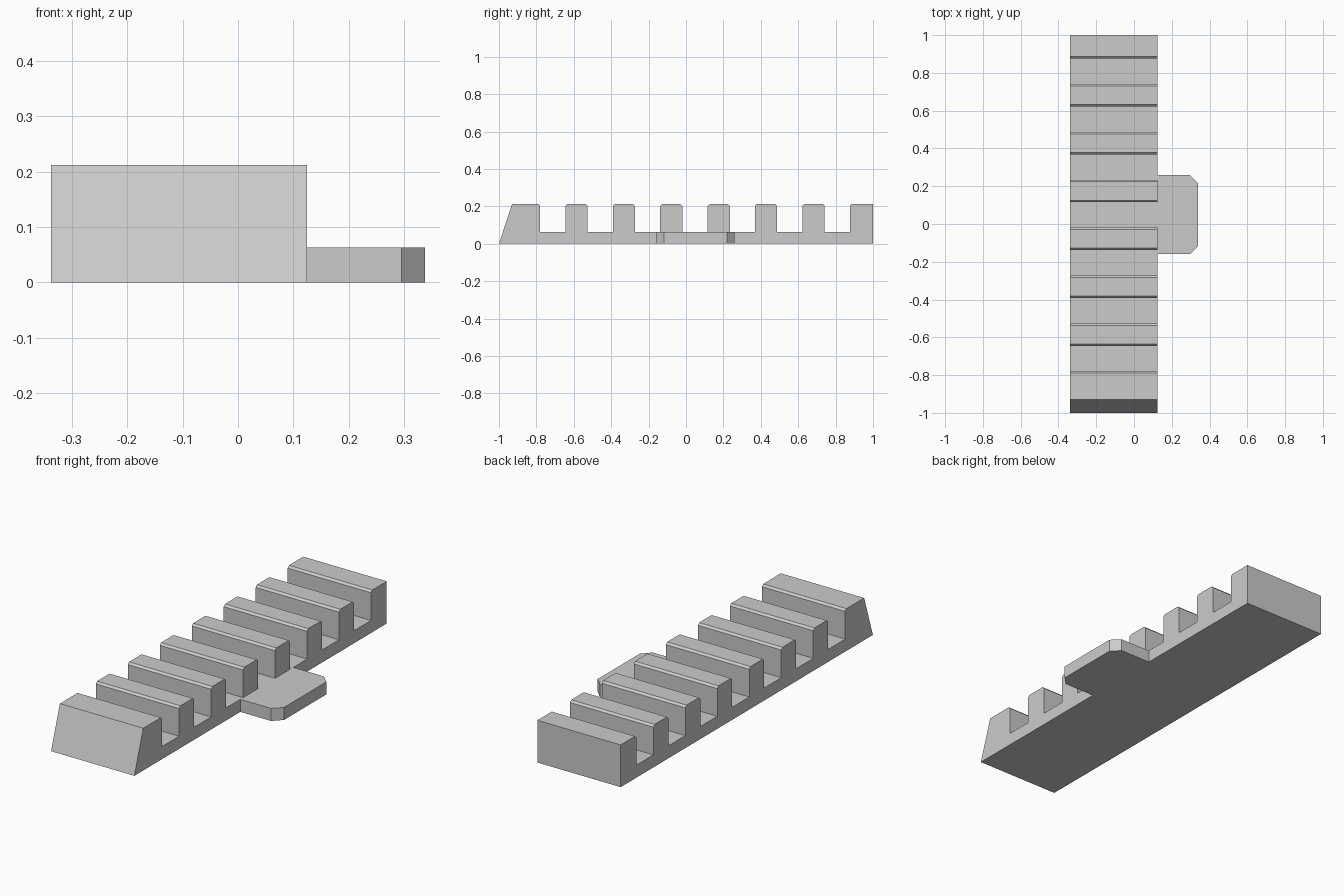
import bpy
import bmesh

cube = bpy.data.objects.get("Cube")
if cube:
    bpy.data.objects.remove(cube, do_unlink=True)

grey = bpy.data.materials.new("light_grey")
grey.use_nodes = True
grey.diffuse_color = (0.6, 0.6, 0.6, 1)
grey.node_tree.nodes["Principled BSDF"].inputs["Base Color"].default_value = grey.diffuse_color


def extrude_outline(name, points, direction):
    """Sweep a closed 3D outline along a direction into a solid part."""
    bm = bmesh.new()
    face = bm.faces.new([bm.verts.new(p) for p in points])
    swept = bmesh.ops.extrude_face_region(bm, geom=[face], use_keep_orig=True)
    verts = [g for g in swept["geom"] if isinstance(g, bmesh.types.BMVert)]
    bmesh.ops.translate(bm, verts=verts, vec=direction)
    bmesh.ops.recalc_face_normals(bm, faces=bm.faces)
    mesh = bpy.data.meshes.new(name)
    bm.to_mesh(mesh)
    bm.free()
    mesh.materials.append(grey)
    obj = bpy.data.objects.new(name, mesh)
    bpy.context.collection.objects.link(obj)
    return obj


LEFT, RIGHT = 0.125, -0.3375
TOP, FLOOR = 0.212, 0.063
PITCH, SLOT, BEVEL = 0.2535, 0.135, 0.01

# Toothed rail: sloped front end, seven slots, square back end
profile = [(-1, 0), (-0.93, TOP)]
for i in range(7):
    start = -0.78 + i * PITCH
    end = start + SLOT
    profile += [(start - BEVEL, TOP), (start, TOP - BEVEL), (start, FLOOR),
                (end, FLOOR), (end, TOP - BEVEL), (end + BEVEL, TOP)]
profile += [(1, TOP), (1, 0)]
extrude_outline("toothed_rail", [(RIGHT, y, z) for y, z in profile], (LEFT - RIGHT, 0, 0))

# Side tab with clipped outer corners
OUTER, FRONT, BACK, CLIP = 0.3375, -0.16, 0.26, 0.042
tab = [(LEFT, FRONT), (OUTER - CLIP, FRONT), (OUTER, FRONT + CLIP),
       (OUTER, BACK - CLIP), (OUTER - CLIP, BACK), (LEFT, BACK)]
extrude_outline("side_tab", [(x, y, 0) for x, y in tab], (0, 0, FLOOR))
